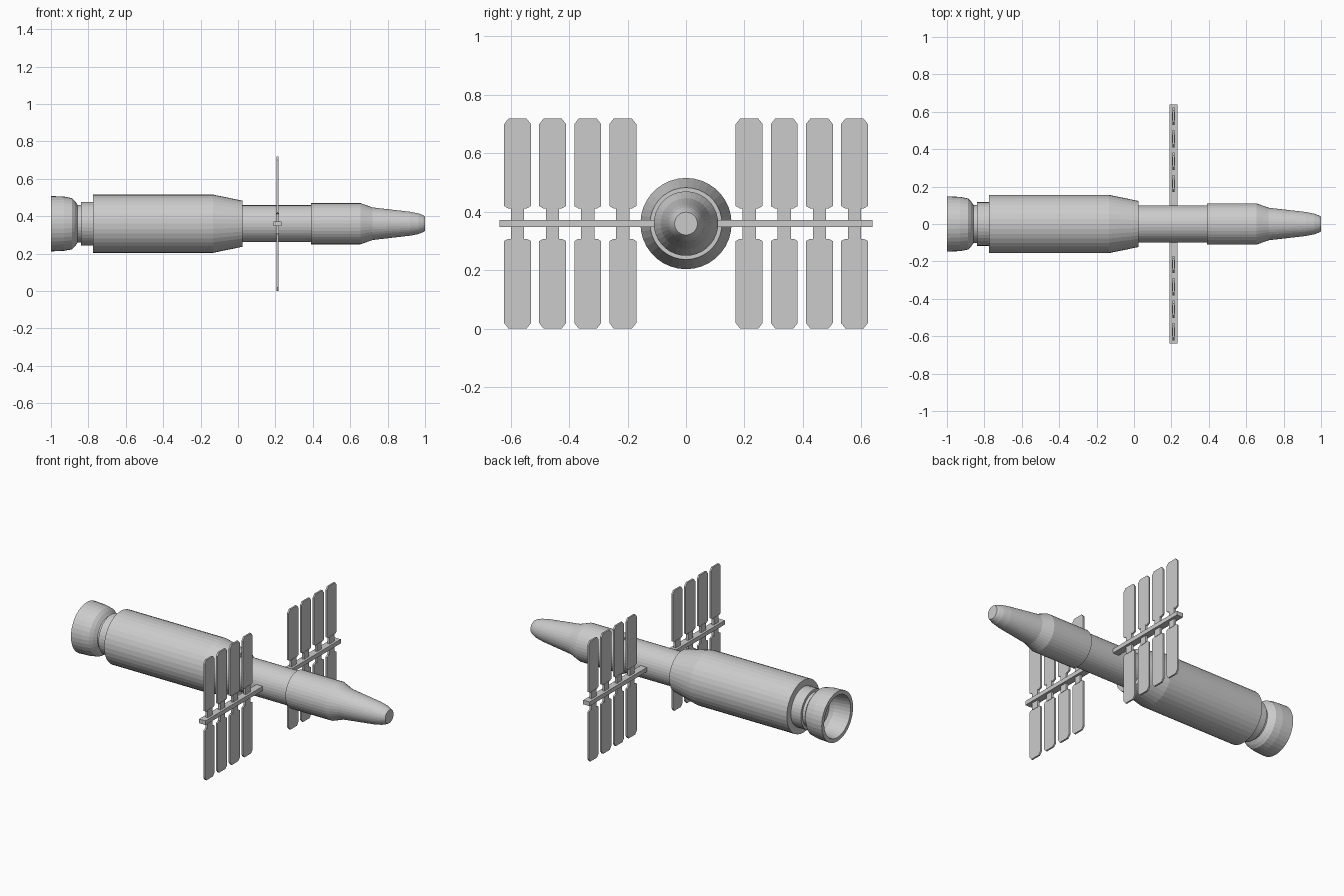
import bpy, bmesh
from math import cos, sin, pi

if "Cube" in bpy.data.objects:
    bpy.data.objects.remove(bpy.data.objects["Cube"])

AXIS_Z = 0.36
SIDES = 36


def finish(name, bm):
    bmesh.ops.recalc_face_normals(bm, faces=bm.faces)
    mesh = bpy.data.meshes.new(name)
    bm.to_mesh(mesh)
    bm.free()
    ob = bpy.data.objects.new(name, mesh)
    bpy.context.collection.objects.link(ob)
    return ob


def lathe(name, profile):
    """Spin (x, radius) points around the long axis; both ends are capped."""
    bm = bmesh.new()
    rings = []
    for x, r in profile:
        rings.append([bm.verts.new((x, r * cos(2 * pi * i / SIDES),
                                    AXIS_Z + r * sin(2 * pi * i / SIDES)))
                      for i in range(SIDES)])
    for a, b in zip(rings, rings[1:]):
        for i in range(SIDES):
            j = (i + 1) % SIDES
            bm.faces.new((a[i], a[j], b[j], b[i]))
    bm.faces.new(rings[0])
    bm.faces.new(rings[-1])
    return finish(name, bm)


def box(name, centre, size):
    bm = bmesh.new()
    bmesh.ops.create_cube(bm, size=1)
    for v in bm.verts:
        v.co = [c + p * s for c, p, s in zip(centre, v.co, size)]
    return finish(name, bm)


def panel(name, y, side, x=0.211, thick=0.01):
    """Clipped-corner plate standing above (side=1) or below (side=-1) the beam."""
    half = [(0.032, 0.052), (0.046, 0.06), (0.046, 0.34), (0.031, 0.359)]
    outline = half + [(-a, b) for a, b in reversed(half)]
    bm = bmesh.new()
    face = bm.faces.new([bm.verts.new((x - thick / 2, y + a, AXIS_Z + side * b))
                         for a, b in outline])
    ext = bmesh.ops.extrude_face_region(bm, geom=[face])
    for v in ext["geom"]:
        if isinstance(v, bmesh.types.BMVert):
            v.co.x += thick
    return finish(name, bm)


# Hollow engine bell, starting from the floor inside it
lathe("engine_bell", [(-0.88, 0.095), (-0.90, 0.112), (-1.0, 0.125), (-1.0, 0.148),
                      (-0.93, 0.145), (-0.888, 0.137), (-0.872, 0.122),
                      (-0.858, 0.101), (-0.84, 0.101)])
lathe("engine_collar", [(-0.84, 0.117), (-0.77, 0.117)])

# Wide rear hull with tapered shoulder
lathe("rear_hull", [(-0.775, 0.156), (-0.135, 0.156), (0.025, 0.123)])

# Slim middle section
lathe("middle_hull", [(0.02, 0.099), (0.395, 0.099)])

# Front section and nose
lathe("nose_section", [(0.39, 0.11), (0.655, 0.11), (0.72, 0.087), (0.92, 0.064),
                       (0.965, 0.055), (0.99, 0.045), (1.0, 0.039)])

# Cross beam carrying the panels
box("cross_beam", (0.211, 0, AXIS_Z), (0.042, 1.276, 0.025))

# Panels and their mounts, both sides, above and below
for k, y0 in enumerate((0.216, 0.336, 0.456, 0.576)):
    for sy, hand in ((1, "left"), (-1, "right")):
        for sz, level in ((1, "upper"), (-1, "lower")):
            tag = f"{hand}_{level}_{k + 1}"
            panel("panel_" + tag, sy * y0, sz)
            box("panel_mount_" + tag, (0.211, sy * y0, AXIS_Z + sz * 0.033),
                (0.014, 0.045, 0.046))
